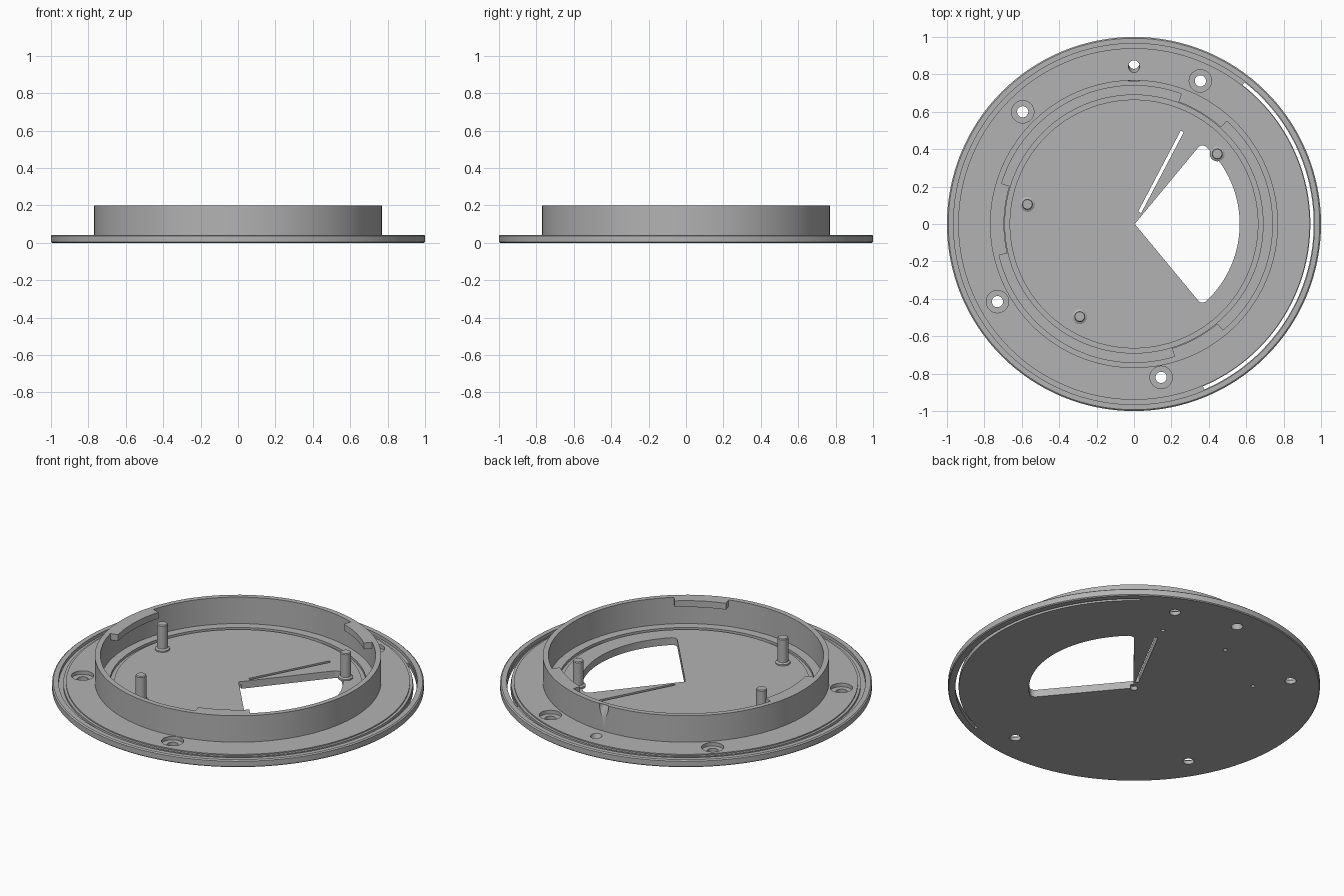
import bpy, bmesh
from math import radians, sin, cos, pi
from mathutils import Matrix, Vector

default = bpy.data.objects.get("Cube")
if default:
    bpy.data.objects.remove(default, do_unlink=True)

TOP = 0.043      # upper face of the base plate
RING_TOP = 0.2   # upper edge of the wall

grey = bpy.data.materials.new("plain_grey")
grey.use_nodes = True
grey.diffuse_color = (0.45, 0.45, 0.45, 1)
grey.node_tree.nodes["Principled BSDF"].inputs["Base Color"].default_value = grey.diffuse_color


def finish(name, bm):
    bmesh.ops.remove_doubles(bm, verts=bm.verts, dist=1e-5)
    bmesh.ops.recalc_face_normals(bm, faces=bm.faces)
    mesh = bpy.data.meshes.new(name)
    bm.to_mesh(mesh)
    bm.free()
    mesh.materials.append(grey)
    ob = bpy.data.objects.new(name, mesh)
    bpy.context.collection.objects.link(ob)
    return ob


def lathe(name, profile, steps=128, at=(0, 0, 0)):
    """Spin a profile of (radius, height) points around the z axis."""
    bm = bmesh.new()
    verts = [bm.verts.new((r, 0, z)) for r, z in profile]
    edges = [bm.edges.new(pair) for pair in zip(verts, verts[1:])]
    bmesh.ops.spin(bm, geom=verts + edges, axis=(0, 0, 1), cent=(0, 0, 0),
                   angle=2 * pi, steps=steps, use_duplicate=False)
    bmesh.ops.translate(bm, verts=bm.verts, vec=at)
    return finish(name, bm)


def prism(name, outline, z0, z1):
    """Extrude a flat outline from z0 to z1."""
    bm = bmesh.new()
    face = bm.faces.new([bm.verts.new((x, y, z0)) for x, y in outline])
    top = bmesh.ops.extrude_face_region(bm, geom=[face])["geom"]
    moved = [v for v in top if isinstance(v, bmesh.types.BMVert)]
    bmesh.ops.translate(bm, verts=moved, vec=(0, 0, z1 - z0))
    return finish(name, bm)


def rod(name, x, y, r, z0, z1, steps=32):
    return lathe(name, [(0, z0), (r, z0), (r, z1), (0, z1)], steps, (x, y, 0))


def arc(r, a0, a1, n, centre=(0, 0)):
    angles = [radians(a0 + (a1 - a0) * i / n) for i in range(n + 1)]
    return [(centre[0] + r * cos(a), centre[1] + r * sin(a)) for a in angles]


def sector(r0, r1, a0, a1, n):
    return arc(r1, a0, a1, n) + arc(r0, a1, a0, n)


def cut(target, cutter):
    cutter.hide_render = True
    mod = target.modifiers.new("cut", "BOOLEAN")
    mod.operation = "DIFFERENCE"
    mod.solver = "EXACT"
    mod.object = cutter
    bpy.context.view_layer.objects.active = target
    bpy.ops.object.modifier_apply(modifier=mod.name)
    bpy.data.objects.remove(cutter, do_unlink=True)


# Round base with rim, outer groove, standing wall and inner groove
base = lathe("base_plate", [
    (0, 0), (0.995, 0), (1, 0.005), (1, TOP - 0.006), (0.993, TOP),
    (0.965, TOP), (0.965, 0.024), (0.94, 0.024), (0.94, 0.036), (0.925, 0.036),
    (0.925, TOP), (0.77, TOP), (0.77, RING_TOP), (0.74, RING_TOP), (0.74, TOP),
    (0.69, TOP), (0.69, 0.028), (0.665, 0.028), (0.665, TOP), (0, TOP)])

# Wedge window with rounded outer corners
fillet, window_r = 0.03, 0.565
inset = 50 - 3.2
corner = Vector((cos(radians(inset)), sin(radians(inset)))) * (window_r - fillet)
upper = arc(fillet, inset, 140, 6, corner)
lower = [(x, -y) for x, y in reversed(upper)]
window = [(0.004, 0)] + lower + arc(window_r, -inset, inset, 32)[1:-1] + upper
cut(base, prism("window_cutter", window, -0.1, 0.1))

# Thin straight slot beside the window
start, end = Vector((0.03, 0.062)), Vector((0.258, 0.495))
side = (end - start).orthogonal().normalized() * 0.009
cut(base, prism("slot_cutter", [start - side, end - side, end + side, start + side], -0.1, 0.1))

# Long curved slot in the outer groove
cut(base, prism("curved_slot_cutter", sector(0.943, 0.961, -67, 52, 48), -0.1, 0.1))

# Counterbored screw holes
for x, y in [(0.355, 0.765), (-0.595, 0.6), (-0.73, -0.415), (0.145, -0.82)]:
    cut(base, rod("recess_cutter", x, y, 0.06, 0.022, 0.1))
    cut(base, rod("screw_hole_cutter", x, y, 0.03, -0.1, 0.1))

# Slanted hole near the back edge
slanted = rod("slanted_hole_cutter", 0, 0, 0.03, -0.2, 0.2)
slanted.data.transform(Matrix.Translation((0, 0.853, 0.02)) @ Matrix.Rotation(radians(25), 4, "X"))
cut(base, slanted)

# Small blind holes underneath
for angle in (64, 100, 138):
    a = radians(angle)
    cut(base, rod("pin_hole_cutter", 0.64 * cos(a), 0.64 * sin(a), 0.011, -0.1, 0.025, 16))
cut(base, rod("centre_hole_cutter", 0, 0, 0.02, -0.1, 0.022, 24))

# Locking tabs inside the top of the wall
parts = [base]
for i, (a0, a1) in enumerate([(48, 70), (163, 193), (287, 310)]):
    parts.append(prism(f"locking_tab_{i + 1}", sector(0.695, 0.741, a0, a1, 12), 0.162, RING_TOP))

# Support posts with a collar at the foot
for i, (x, y) in enumerate([(-0.57, 0.105), (-0.29, -0.495), (0.445, 0.375)]):
    parts.append(lathe(f"support_post_{i + 1}", [
        (0, TOP - 0.004), (0.04, TOP - 0.004), (0.04, TOP + 0.008), (0.029, TOP + 0.014),
        (0.029, 0.192), (0.025, 0.197), (0, 0.197)], 32, (x, y, 0)))

# Smooth round walls, crisp edges
bpy.ops.object.select_all(action="DESELECT")
for part in parts:
    part.select_set(True)
bpy.context.view_layer.objects.active = base
bpy.ops.object.shade_smooth_by_angle(angle=radians(30))
